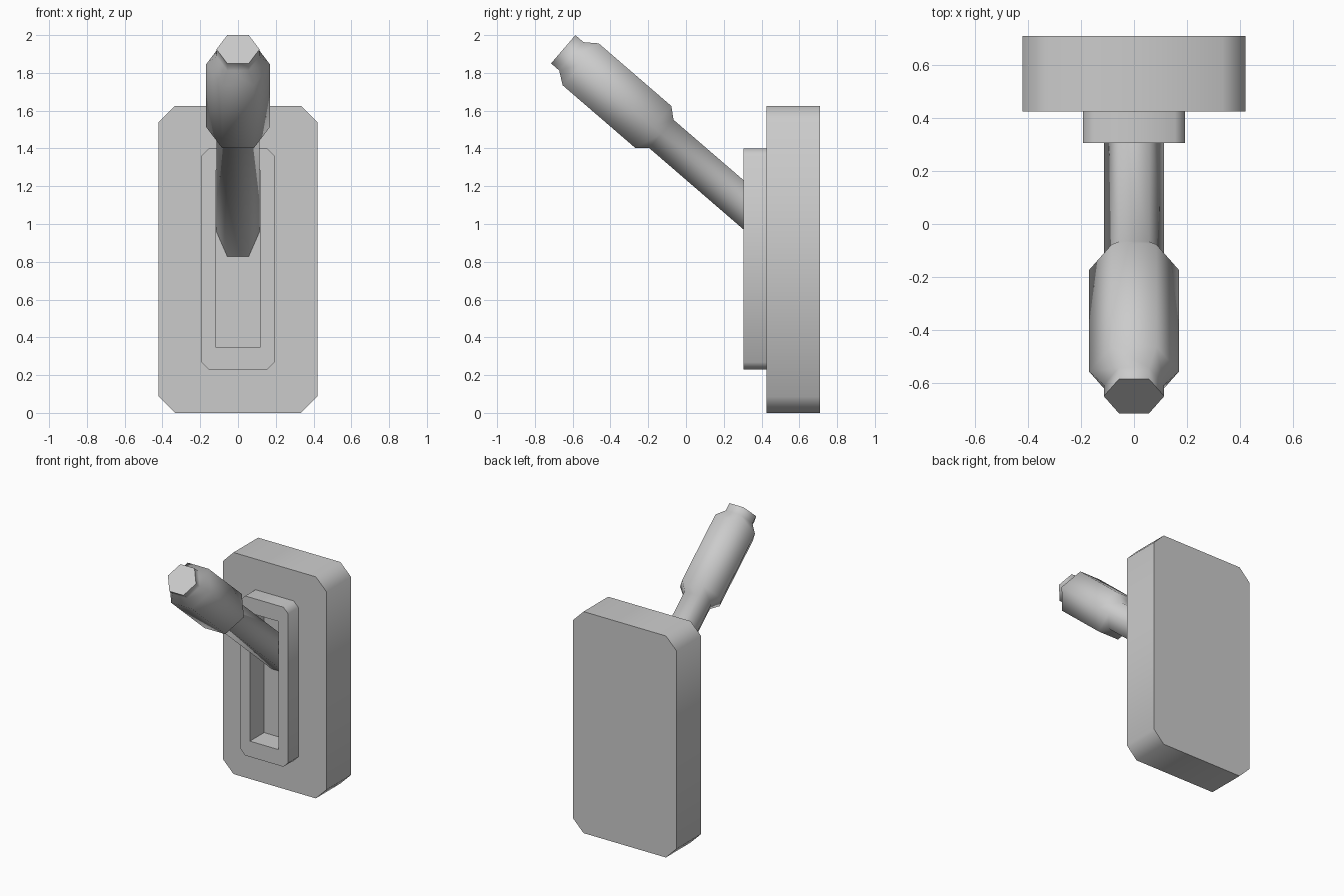
import bpy, bmesh, math
from mathutils import Vector

if "Cube" in bpy.data.objects:
    bpy.data.objects.remove(bpy.data.objects["Cube"])


def loft(name, rings, caps):
    """Skin equal-length rings; caps lists which end rings get closed."""
    bm = bmesh.new()
    loops = [[bm.verts.new(p) for p in ring] for ring in rings]
    n = len(loops[0])
    for a, b in zip(loops, loops[1:]):
        for i in range(n):
            j = (i + 1) % n
            bm.faces.new((a[i], a[j], b[j], b[i]))
    for c in caps:
        bm.faces.new(loops[c])
    bmesh.ops.remove_doubles(bm, verts=bm.verts, dist=0.0005)
    bmesh.ops.recalc_face_normals(bm, faces=bm.faces)
    me = bpy.data.meshes.new(name)
    bm.to_mesh(me)
    bm.free()
    ob = bpy.data.objects.new(name, me)
    bpy.context.collection.objects.link(ob)
    bpy.ops.object.select_all(action='DESELECT')
    ob.select_set(True)
    bpy.context.view_layer.objects.active = ob
    bpy.ops.object.shade_smooth_by_angle(angle=math.radians(62))
    return ob


def octagon(w, z0, z1, c, y):
    """Upright rectangle with corners cut by c, at depth y."""
    return [(-w + c, y, z0), (w - c, y, z0), (w, y, z0 + c), (w, y, z1 - c),
            (w - c, y, z1), (-w + c, y, z1), (-w, y, z1 - c), (-w, y, z0 + c)]


BACK, FACE, RIM, FLOOR = 0.71, 0.425, 0.305, 0.47
slot = lambda y: octagon(0.117, 0.345, 1.285, 0.0, y)

# wall plate with the sunken slot floor
loft("wall_plate", [octagon(0.42, 0, 1.625, 0.086, BACK),
                    octagon(0.42, 0, 1.625, 0.086, FACE),
                    slot(FACE), slot(FLOOR)], (0, -1))

# raised frame around the slot
loft("slot_frame", [octagon(0.193, 0.23, 1.40, 0.038, FACE),
                    octagon(0.193, 0.23, 1.40, 0.038, RIM),
                    slot(RIM), slot(FACE)], ())

# six-sided lever: end cap, thick grip and shaft, trimmed at the slot floor
tip = Vector((0, -0.65, 1.925))
axis = Vector((0, 0.757, -0.653)).normalized()
up = Vector((0, 0.653, 0.757)).normalized()


def hexagon(r, t=None):
    pts = []
    for i in range(6):
        a = i * math.pi / 3
        p = tip + Vector((r * math.cos(a), 0, 0)) + up * r * math.sin(a)
        pts.append(p + axis * ((FLOOR - p.y) / axis.y if t is None else t))
    return pts


loft("lever", [hexagon(0.114, 0), hexagon(0.114, 0.057), hexagon(0.169, 0.122),
               hexagon(0.169, 0.63), hexagon(0.114, 0.686), hexagon(0.114)], (0,))
